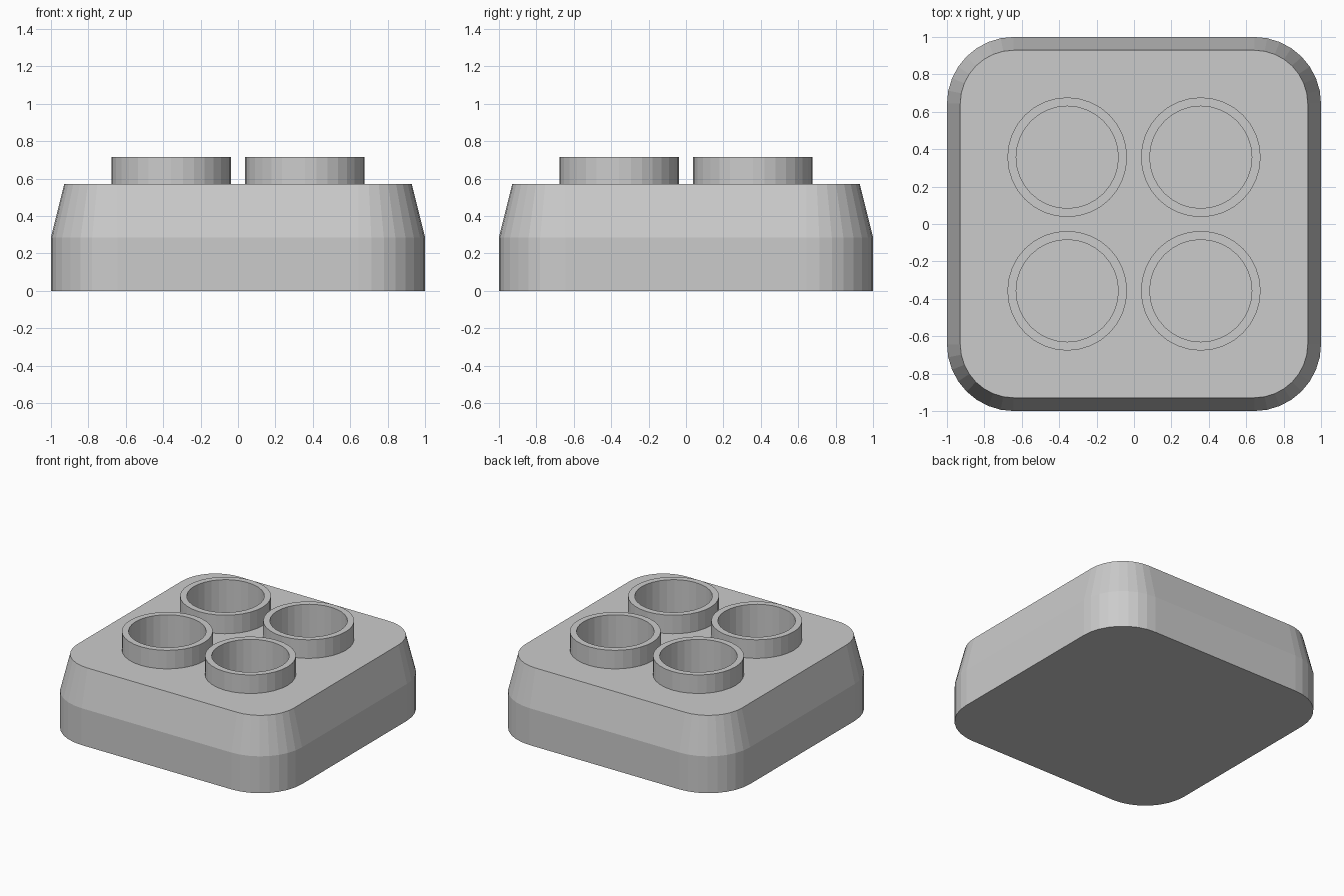
import bpy, bmesh
from math import cos, sin, pi

if "Cube" in bpy.data.objects:
    bpy.data.objects.remove(bpy.data.objects["Cube"])

PITCH = 0.357          # socket centre offset from the middle
OUTER, INNER = 0.32, 0.273
TOP, RIM, FLOOR = 0.571, 0.715, 0.14


def new_object(name, bm):
    bmesh.ops.recalc_face_normals(bm, faces=bm.faces)
    mesh = bpy.data.meshes.new(name)
    bm.to_mesh(mesh)
    bm.free()
    obj = bpy.data.objects.new(name, mesh)
    bpy.context.collection.objects.link(obj)
    return obj


def rounded_square(half, radius, z, steps=8):
    c = half - radius
    points = []
    for k, (sx, sy) in enumerate([(1, 1), (-1, 1), (-1, -1), (1, -1)]):
        for i in range(steps + 1):
            a = (k + i / steps) * pi / 2
            points.append((sx * c + radius * cos(a), sy * c + radius * sin(a), z))
    return points


def loft(name, outlines):
    bm = bmesh.new()
    rings = [[bm.verts.new(p) for p in o] for o in outlines]
    n = len(rings[0])
    for lo, hi in zip(rings, rings[1:]):
        for i in range(n):
            j = (i + 1) % n
            bm.faces.new((lo[i], lo[j], hi[j], hi[i]))
    bm.faces.new(rings[0][::-1])
    bm.faces.new(rings[-1])
    return new_object(name, bm)


def four_cylinders(name, radius, z0, z1, sides=32):
    bm = bmesh.new()
    for sx in (-1, 1):
        for sy in (-1, 1):
            made = bmesh.ops.create_cone(bm, cap_ends=True, segments=sides,
                                         radius1=radius, radius2=radius, depth=z1 - z0)
            bmesh.ops.translate(bm, verts=made["verts"],
                                vec=(sx * PITCH, sy * PITCH, (z0 + z1) / 2))
    return new_object(name, bm)


# Block: straight lower half, tapered upper half
block = loft("socket_block", [rounded_square(1.0, 0.357, 0.0),
                              rounded_square(1.0, 0.357, 0.286),
                              rounded_square(0.929, 0.286, TOP)])

# Raised collars are joined on, then the round wells are cut through them
collars = four_cylinders("collar_helper", OUTER, 0.3, RIM)
wells = four_cylinders("well_cutter", INNER, FLOOR, 0.9)
for helper, operation in ((collars, 'UNION'), (wells, 'DIFFERENCE')):
    mod = block.modifiers.new(helper.name, 'BOOLEAN')
    mod.operation = operation
    mod.solver = 'EXACT'
    mod.object = helper
    helper.hide_render = True
    helper.hide_viewport = True
